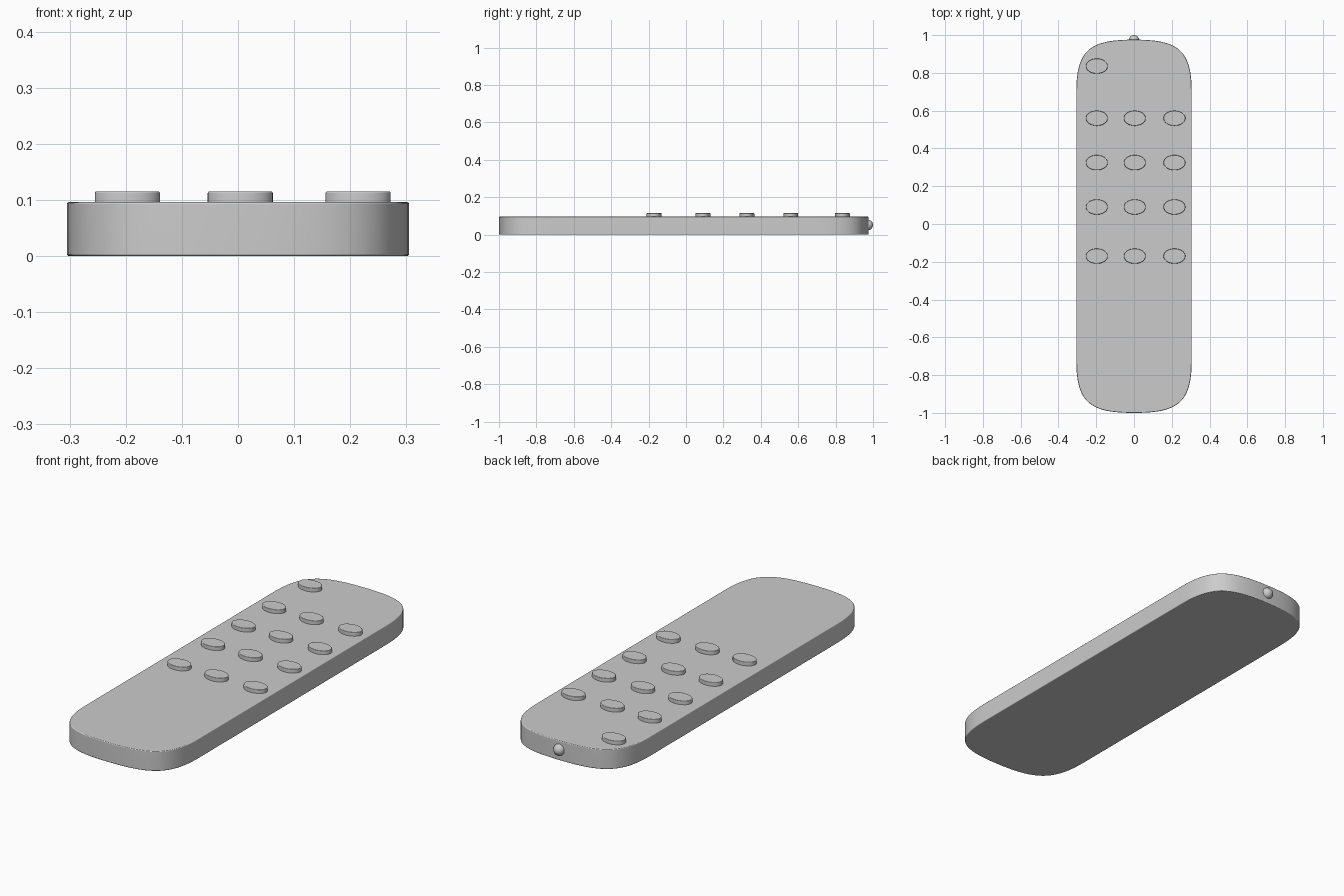
import bpy, bmesh, math
from mathutils import Vector
from mathutils.geometry import interpolate_bezier

if "Cube" in bpy.data.objects:
    bpy.data.objects.remove(bpy.data.objects["Cube"])


def extrude_outline(name, pts, z0, z1, rim):
    """Extrude a closed outline and soften its top and bottom rims."""
    bm = bmesh.new()
    face = bm.faces.new([bm.verts.new((x, y, z0)) for x, y in pts])
    ext = bmesh.ops.extrude_face_region(bm, geom=[face], use_keep_orig=True)
    top = [g for g in ext["geom"] if isinstance(g, bmesh.types.BMVert)]
    bmesh.ops.translate(bm, verts=top, vec=(0, 0, z1 - z0))
    bmesh.ops.recalc_face_normals(bm, faces=bm.faces)
    rims = [e for e in bm.edges if abs(e.verts[0].co.z - e.verts[1].co.z) < 1e-6]
    bmesh.ops.bevel(bm, geom=rims, offset=rim, segments=3, profile=0.5, affect='EDGES')
    return finish(name, bm)


def finish(name, bm):
    mesh = bpy.data.meshes.new(name)
    bm.to_mesh(mesh)
    bm.free()
    obj = bpy.data.objects.new(name, mesh)
    bpy.context.collection.objects.link(obj)
    bpy.ops.object.select_all(action='DESELECT')
    obj.select_set(True)
    bpy.context.view_layer.objects.active = obj
    bpy.ops.object.shade_smooth_by_angle(angle=math.radians(40))
    weighted = obj.modifiers.new("weighted_normals", 'WEIGHTED_NORMAL')
    weighted.keep_sharp = True
    return obj


# Body: one corner curve mirrored into four, with gently bowed ends
mid, half = -0.012, 0.988
corner = interpolate_bezier(Vector((0.305, half - 0.268)), Vector((0.305, half - 0.045)),
                            Vector((0.22, half)), Vector((0, half)), 24)
quarter = [(p.x, p.y) for p in corner]
upper = quarter + [(-x, y) for x, y in reversed(quarter[:-1])]
outline = upper + [(-x, -y) for x, y in upper]
extrude_outline("body", [(x, y + mid) for x, y in outline], 0.0, 0.096, 0.004)


# Buttons: oval caps, one power key and a 3 x 4 pad
def button(name, cx, cy, n=48):
    oval = [(cx + 0.058 * math.cos(2 * math.pi * i / n),
             cy + 0.04 * math.sin(2 * math.pi * i / n)) for i in range(n)]
    extrude_outline(name, oval, 0.085, 0.115, 0.003)


columns = (-0.197, 0.004, 0.214)
button("power_button", columns[0], 0.836)
for r, y in enumerate((0.56, 0.325, 0.09, -0.17)):
    for c, x in enumerate(columns):
        button(f"button_{r + 1}_{c + 1}", x, y)

# Infrared emitter bulb at the far end
bm = bmesh.new()
bmesh.ops.create_uvsphere(bm, u_segments=32, v_segments=16, radius=0.028)
bmesh.ops.translate(bm, verts=bm.verts, vec=(0, 0.972, 0.052))
finish("emitter_bulb", bm)
